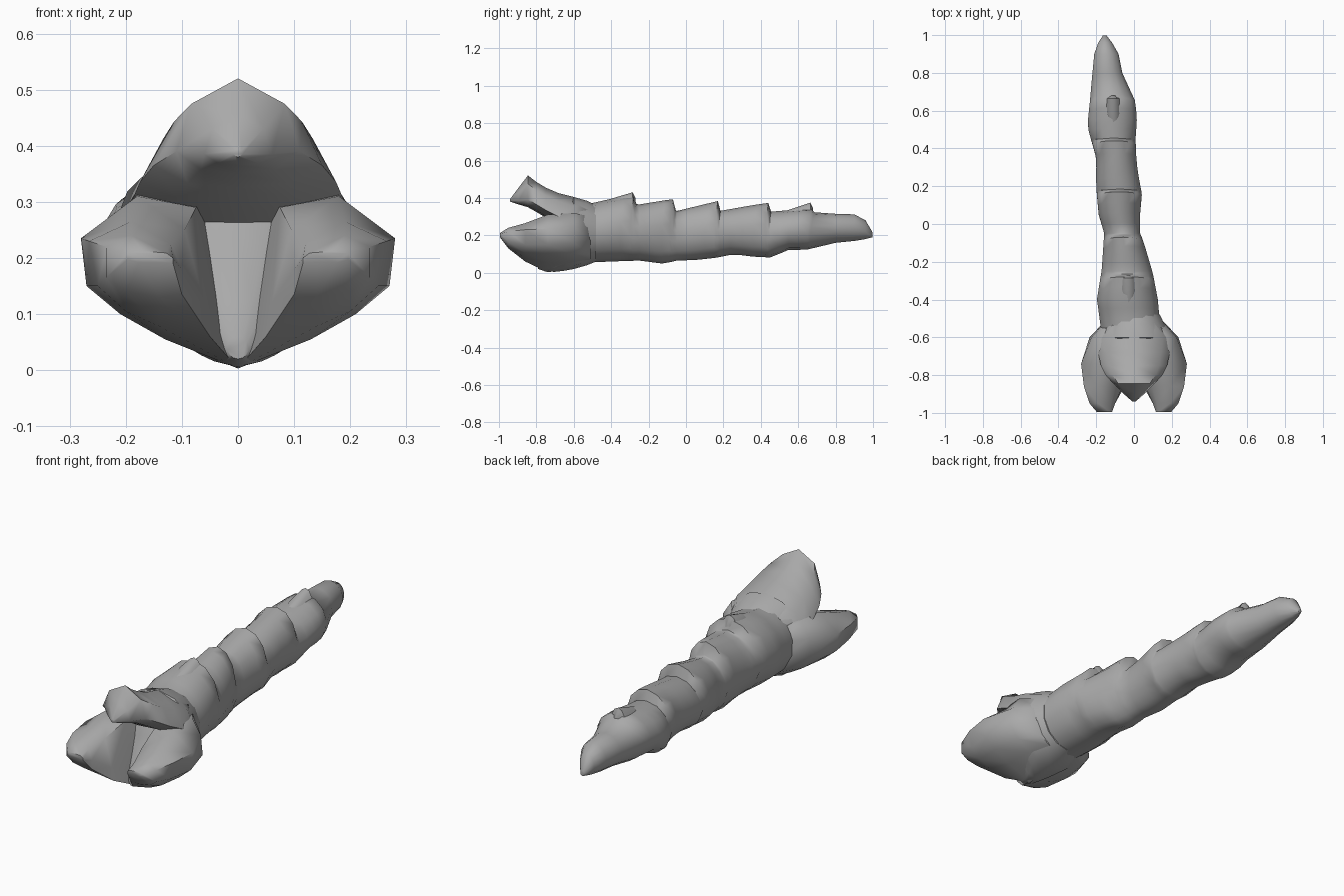
import bpy, bmesh, math

if "Cube" in bpy.data.objects:
    bpy.data.objects.remove(bpy.data.objects["Cube"])

grey = bpy.data.materials.new("stone grey")
grey.diffuse_color = (0.4, 0.4, 0.4, 1)
grey.use_nodes = True
grey.node_tree.nodes["Principled BSDF"].inputs["Base Color"].default_value = grey.diffuse_color


def loft(name, rings):
    """Skin a list of equal-length point rings and cap both ends."""
    bm = bmesh.new()
    loops = [[bm.verts.new(p) for p in r] for r in rings]
    n = len(loops[0])
    for a, b in zip(loops, loops[1:]):
        for i in range(n):
            j = (i + 1) % n
            bm.faces.new((a[i], a[j], b[j], b[i]))
    bm.faces.new(loops[0])
    bm.faces.new(loops[-1][::-1])
    bmesh.ops.recalc_face_normals(bm, faces=bm.faces)
    me = bpy.data.meshes.new(name)
    bm.to_mesh(me)
    bm.free()
    ob = bpy.data.objects.new(name, me)
    bpy.context.collection.objects.link(ob)
    me.materials.append(grey)
    bpy.ops.object.select_all(action='DESELECT')
    ob.select_set(True)
    bpy.context.view_layer.objects.active = ob
    bpy.ops.object.shade_smooth_by_angle(angle=math.radians(60))


def oval(y, x0, x1, z0, z1, lean=0.0, n=14):
    """Oval ring across the body axis; lean pushes the top toward the tail."""
    cx, cz = (x0 + x1) / 2, (z0 + z1) / 2
    ring = []
    for i in range(n):
        s, c = math.sin(2 * math.pi * i / n), math.cos(2 * math.pi * i / n)
        ring.append((cx + (x1 - x0) / 2 * s, y + lean * max(c, 0), cz + (z1 - z0) / 2 * c))
    return ring


# body outline: y, left, right, bottom, top
outline = [
    (-.62, -.17, .15, .05, .37), (-.4, -.2, .13, .06, .375), (-.25, -.175, .1, .065, .365),
    (-.12, -.165, .06, .048, .345), (-.05, -.16, .035, .065, .33), (.05, -.19, .035, .068, .33),
    (.16, -.2, .045, .08, .33), (.26, -.205, .025, .1, .33), (.34, -.2, .015, .087, .33),
    (.48, -.24, .01, .08, .325), (.52, -.25, .02, .123, .326), (.64, -.237, .012, .122, .325),
    (.8, -.222, -.06, .16, .315), (.9, -.212, -.08, .17, .312), (.96, -.19, -.115, .18, .28),
    (.998, -.165, -.145, .19, .215)]
# overlapping segments: start, end, rise of the rear lip
segments = [(-.5, -.3, .045), (-.25, -.09, .054), (-.05, .15, .053), (.18, .42, .046), (.45, .65, .02)]


def body_ring(y, rise=0.0, lean=0.0):
    for a, b in zip(outline, outline[1:]):
        if a[0] <= y <= b[0]:
            t = (y - a[0]) / (b[0] - a[0])
            x0, x1, z0, z1 = (p + (q - p) * t for p, q in zip(a[1:], b[1:]))
            return oval(y, x0, x1, z0, z1 + rise, lean)


rings = [body_ring(-.62)]
for start, end, rise in segments:
    for t in (0, .25, .5, .75, 1):
        rings.append(body_ring(start + (end - start) * t, rise * t, .02 * t))
    rings.append(body_ring(end + .015, 0, .02))
rings += [body_ring(o[0]) for o in outline if o[0] > .7]
loft("body", rings)


# small back plates raised toward the tail
def plate_ring(y, cx, half, top):
    return [(cx - half, y, top - .05), (cx - half * .5, y, top - .01), (cx, y, top),
            (cx + half * .5, y, top - .01), (cx + half, y, top - .05), (cx, y, top - .1)]


for name, y0, y1, cx, w, z0, z1 in (("front_back_plate", -.42, -.285, -.03, .06, .39, .43),
                                    ("rear_back_plate", .5, .665, -.11, .055, .32, .375)):
    loft(name, [plate_ring(y0, cx, w * .6, z0), plate_ring((y0 + y1) / 2, cx, w, (z0 + z1) / 2),
                plate_ring(y1, cx, w * .7, z1), plate_ring(y1 + .015, cx, w * .3, z1 - .03)])

# head core, sloping forward into the throat floor: y, half width, bottom, top
core = [(-.48, .14, .06, .36), (-.53, .165, .04, .385), (-.6, .2, .02, .405), (-.655, .15, .01, .34),
        (-.7, .1, .005, .23), (-.75, .06, .006, .13), (-.79, .02, .02, .06)]
loft("head_core", [oval(y, -w, w, z0, z1) for y, w, z0, z1 in core])

# upper jaw: y, half width, edge height, crown height, underside height
upper = [(-.51, .13, .25, .375, .2), (-.6, .2, .26, .405, .22), (-.68, .19, .3, .425, .26),
         (-.75, .175, .335, .455, .295), (-.8, .15, .365, .485, .325), (-.845, .11, .39, .52, .35),
         (-.895, .06, .385, .455, .365), (-.94, .008, .385, .395, .38)]
loft("upper_jaw", [[(-w, y, e), (-w * .76, y, e + (c - e) * .65), (0, y, c),
                    (w * .76, y, e + (c - e) * .65), (w, y, e), (w * .6, y, u + (e - u) * .2),
                    (0, y, u), (-w * .6, y, u + (e - u) * .2)] for y, w, e, c, u in upper])

# lower jaws: cross sections, mirrored left and right
lower = [
    (-.51, [(0, .06), (.08, .07), (.13, .1), (.15, .17), (.145, .24), (.12, .3), (.05, .3), (0, .18)]),
    (-.6, [(0, .02), (.12, .06), (.19, .1), (.235, .16), (.225, .25), (.18, .32), (.06, .32), (0, .15)]),
    (-.74, [(0, .003), (.13, .055), (.21, .1), (.27, .15), (.28, .235), (.18, .31), (.075, .29), (.025, .07)]),
    (-.86, [(.05, .06), (.14, .078), (.2, .105), (.25, .15), (.265, .23), (.19, .265), (.095, .25), (.06, .12)]),
    (-.95, [(.1, .135), (.14, .13), (.2, .14), (.235, .165), (.235, .22), (.19, .24), (.12, .225), (.1, .18)])]
tip = [(.155 + (x - .165) * .6, .2 + (z - .18) * .2) for x, z in lower[-1][1]]
lower.append((-.995, tip))
for side, s in (("left", -1), ("right", 1)):
    loft(f"{side}_lower_jaw", [[(s * x, y, z) for x, z in sec] for y, sec in lower])
